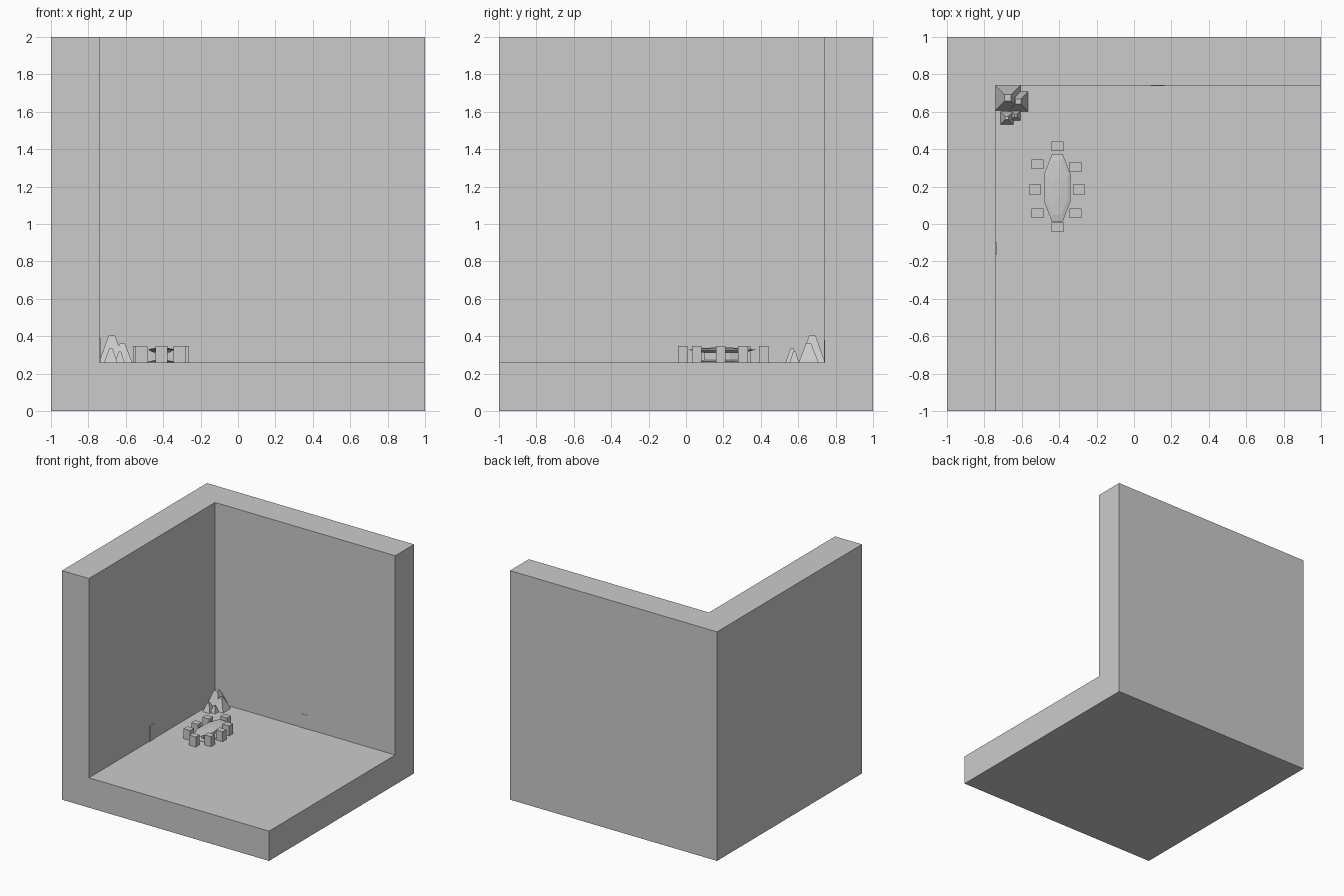
import bpy, bmesh, math
from mathutils import Matrix

if "Cube" in bpy.data.objects:
    bpy.data.objects.remove(bpy.data.objects["Cube"])

FLOOR = 0.26


def finish(name, bm):
    bmesh.ops.recalc_face_normals(bm, faces=bm.faces)
    mesh = bpy.data.meshes.new(name)
    bm.to_mesh(mesh)
    bm.free()
    ob = bpy.data.objects.new(name, mesh)
    bpy.context.collection.objects.link(ob)
    return ob


def box(name, lo, hi):
    size = [b - a for a, b in zip(lo, hi)]
    mid = [(a + b) / 2 for a, b in zip(lo, hi)]
    bm = bmesh.new()
    bmesh.ops.create_cube(bm, size=1, matrix=Matrix.Translation(mid) @ Matrix.Diagonal((*size, 1)))
    return finish(name, bm)


def lathe(name, centre, profile, sides):
    """Stack of elliptical rings given as (half x, half y, z)."""
    bm = bmesh.new()
    rings = []
    for rx, ry, z in profile:
        ring = []
        for i in range(sides):
            a = 2 * math.pi * (i + 0.5 * (sides % 4 == 0)) / sides
            ring.append(bm.verts.new((centre[0] + rx * math.cos(a), centre[1] + ry * math.sin(a), z)))
        rings.append(ring)
    for low, high in zip(rings, rings[1:]):
        for i in range(sides):
            j = (i + 1) % sides
            bm.faces.new((low[i], low[j], high[j], high[i]))
    bm.faces.new(rings[0])
    bm.faces.new(rings[-1])
    return finish(name, bm)


# room corner: floor slab and two walls, one L-shaped solid
bm = bmesh.new()
t = 0.74
low = [bm.verts.new((x, y, 0)) for x, y in ((-1, -1), (1, -1), (1, 1), (-1, 1))]
rim = [bm.verts.new((x, y, 2)) for x, y in ((-1, -1), (-t, -1), (-t, t), (1, t), (1, 1), (-1, 1))]
inner = [bm.verts.new((x, y, FLOOR)) for x, y in ((-t, -1), (-t, t), (1, t), (1, -1))]
for f in (low, rim, inner,
          (low[0], low[1], inner[3], inner[0], rim[1], rim[0]),
          (low[1], low[2], rim[4], rim[3], inner[2], inner[3]),
          (low[2], low[3], rim[5], rim[4]),
          (low[3], low[0], rim[0], rim[5]),
          (inner[0], inner[1], rim[2], rim[1]),
          (inner[1], inner[2], rim[3], rim[2])):
    bm.faces.new(f)
finish("room_corner", bm)

# oval table: lens-shaped top, stem and foot
table = (-0.41, 0.193)
lathe("table_top", table, [(0.045, 0.12, 0.312), (0.076, 0.195, 0.328),
                           (0.06, 0.155, 0.334), (0.02, 0.06, 0.339)], 8)
lathe("table_stem", table, [(0.03, 0.105, 0.268), (0.03, 0.105, 0.314)], 8)
lathe("table_foot", table, [(0.076, 0.13, FLOOR), (0.076, 0.13, 0.264), (0.04, 0.115, 0.272)], 8)

# block stools around the table
stools = [(-0.41, 0.415), (-0.41, -0.017)]
stools += [(-0.516, y) for y in (0.32, 0.057)] + [(-0.313, y) for y in (0.305, 0.057)]
stools += [(-0.53, 0.185), (-0.293, 0.185)]
for i, (x, y) in enumerate(stools):
    box(f"stool_{i + 1}", (x - 0.032, y - 0.026, FLOOR), (x + 0.032, y + 0.026, 0.348))

# pile of four-sided tapered rocks in the corner
for i, (x, y, half, tip, top) in enumerate([(-0.675, 0.675, 0.068, 0.017, 0.405),
                                            (-0.619, 0.655, 0.053, 0.014, 0.362),
                                            (-0.68, 0.567, 0.035, 0.009, 0.335),
                                            (-0.632, 0.579, 0.025, 0.007, 0.318)]):
    r = math.sqrt(2)
    lathe(f"rock_{i + 1}", (x, y), [(half * r, half * r, FLOOR), (tip * r, tip * r, top)], 4)

# thin doors on the two walls
box("left_wall_door", (-0.75, -0.165, FLOOR), (-0.735, -0.095, 0.39))
box("back_wall_door", (0.09, 0.737, FLOOR), (0.163, 0.75, 0.38))
